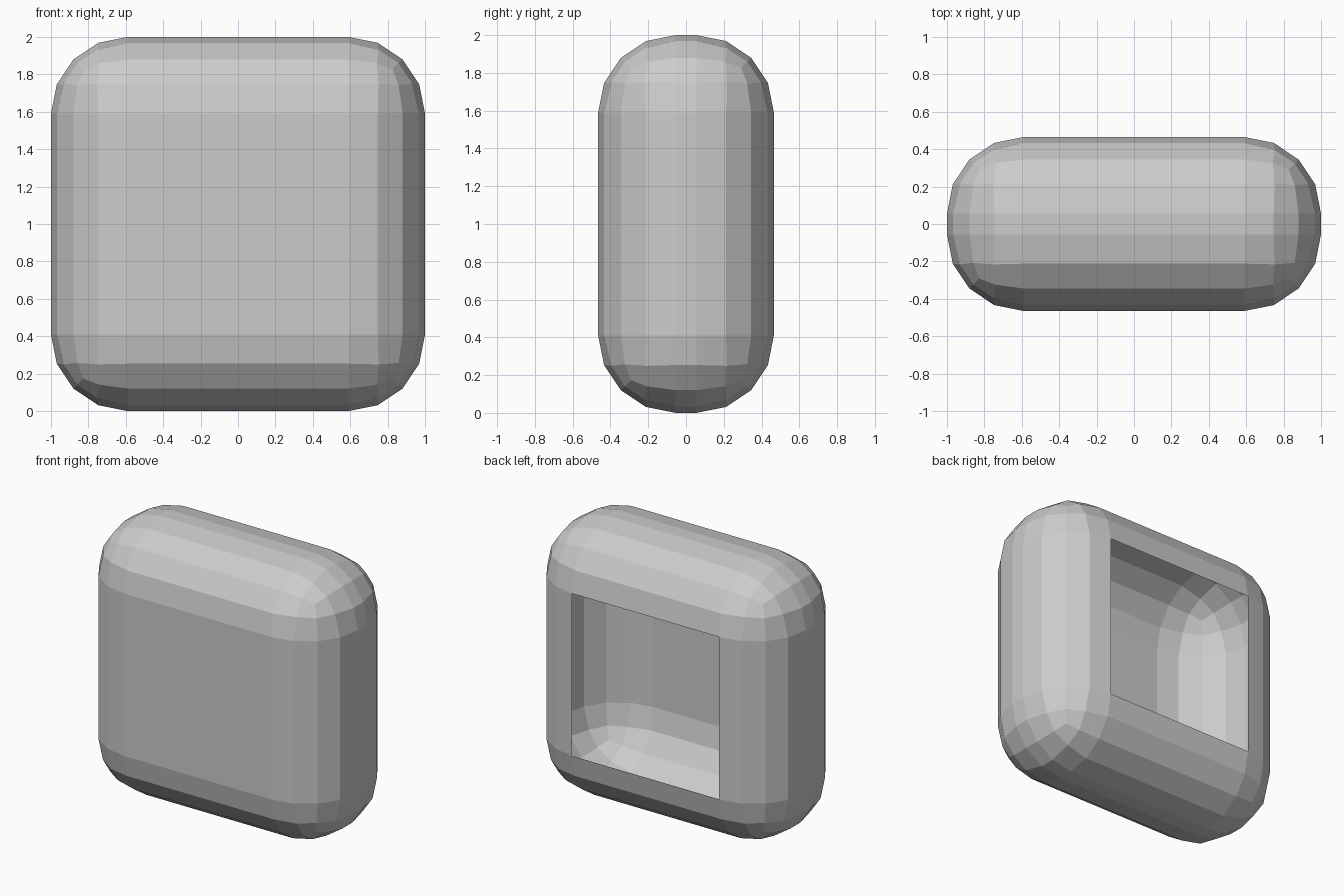
import bpy, bmesh

if "Cube" in bpy.data.objects:
    bpy.data.objects.remove(bpy.data.objects["Cube"])

WIDTH, DEPTH, HEIGHT = 2.0, 0.93, 2.0
RADIUS, SEGMENTS = 0.41, 4

# Block standing on the ground, all edges rounded with flat facets
bm = bmesh.new()
bmesh.ops.create_cube(bm, size=1.0)
bmesh.ops.scale(bm, vec=(WIDTH, DEPTH, HEIGHT), verts=bm.verts)
bmesh.ops.translate(bm, vec=(0, 0, HEIGHT / 2), verts=bm.verts)
bmesh.ops.bevel(bm, geom=bm.edges[:], offset=RADIUS, offset_type='OFFSET',
                segments=SEGMENTS, profile=0.5, affect='EDGES')

# Open back: remove the flat rear panel, leaving a thin hollow shell
back = [f for f in bm.faces if f.normal.y > 0.999]
bmesh.ops.delete(bm, geom=back, context='FACES')

mesh = bpy.data.meshes.new("rounded_shell")
bm.to_mesh(mesh)
bm.free()
shell = bpy.data.objects.new("rounded_shell", mesh)
bpy.context.collection.objects.link(shell)
